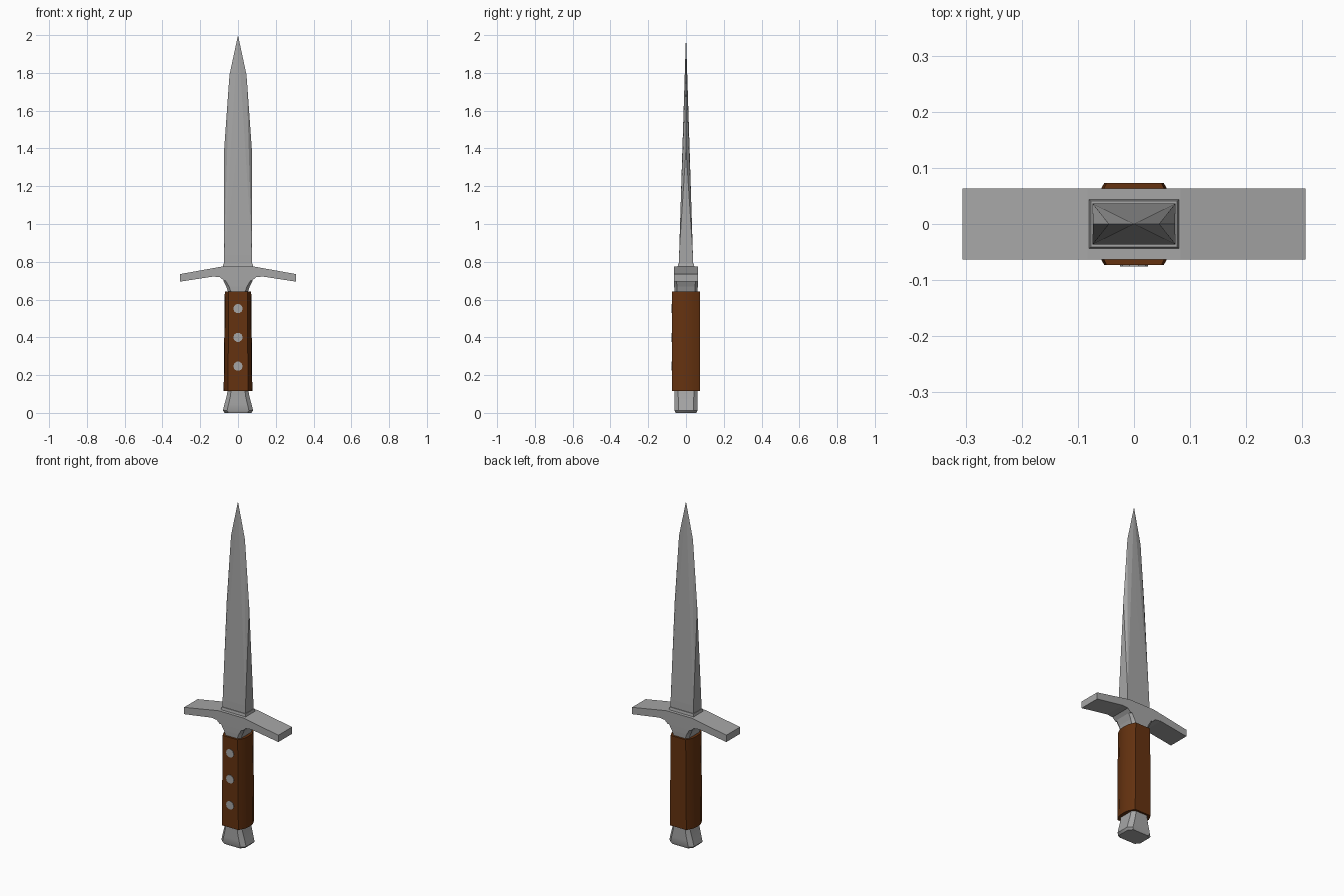
import bpy, bmesh, math

if "Cube" in bpy.data.objects:
    bpy.data.objects.remove(bpy.data.objects["Cube"])


def material(name, color):
    m = bpy.data.materials.new(name)
    m.diffuse_color = (*color, 1)
    m.use_nodes = True
    m.node_tree.nodes["Principled BSDF"].inputs["Base Color"].default_value = m.diffuse_color
    return m


steel = material("steel grey", (0.38, 0.38, 0.38))
wood = material("dark brown wood", (0.13, 0.032, 0.005))


def finish(name, bm, mat, smooth=None):
    bmesh.ops.recalc_face_normals(bm, faces=bm.faces)
    me = bpy.data.meshes.new(name)
    bm.to_mesh(me)
    bm.free()
    me.materials.append(mat)
    ob = bpy.data.objects.new(name, me)
    bpy.context.collection.objects.link(ob)
    if smooth:
        bpy.ops.object.select_all(action='DESELECT')
        ob.select_set(True)
        bpy.context.view_layer.objects.active = ob
        bpy.ops.object.shade_smooth_by_angle(angle=math.radians(smooth))
    return ob


def hull(name, points, mat):
    bm = bmesh.new()
    for p in points:
        bm.verts.new(p)
    bmesh.ops.convex_hull(bm, input=bm.verts)
    return finish(name, bm, mat)


def loft(name, rings, mat, smooth=None):
    bm = bmesh.new()
    loops = [[bm.verts.new(p) for p in r] for r in rings]
    n = len(loops[0])
    for a, b in zip(loops, loops[1:]):
        for i in range(n):
            j = (i + 1) % n
            bm.faces.new((a[i], a[j], b[j], b[i]))
    bm.faces.new(loops[0])
    bm.faces.new(loops[-1])
    return finish(name, bm, mat, smooth)


def rect(w, t, z):
    return [(w, t, z), (-w, t, z), (-w, -t, z), (w, -t, z)]


def diamond(w, t, z):
    return [(w, 0, z), (0, t, z), (-w, 0, z), (0, -t, z)]


def octagon(w, t, z, c):
    """Rectangle with chamfered corners of size c."""
    return [(w, t - c, z), (w - c, t, z), (c - w, t, z), (-w, t - c, z),
            (-w, c - t, z), (c - w, -t, z), (w - c, -t, z), (w, c - t, z)]


# Blade: rectangular base turning into a tapering diamond section
hull("blade", rect(0.074, 0.037, 0.77) + rect(0.074, 0.0365, 0.835)
     + diamond(0.074, 0.033, 0.95) + diamond(0.073, 0.019, 1.4)
     + diamond(0.045, 0.0066, 1.79) + [(0, 0, 2.0)], steel)

# Collar at the blade base
hull("blade_collar", rect(0.083, 0.046, 0.765) + rect(0.077, 0.041, 0.79), steel)

# Guard: drooping cross bar, mirrored profile extruded along y
half = [(0.083, 0.775), (0.306, 0.735), (0.306, 0.695), (0.13, 0.722),
        (0.095, 0.718), (0.075, 0.70)]
profile = half + [(-x, z) for x, z in reversed(half)]
loft("guard", [[(x, y, z) for x, z in profile] for y in (-0.063, 0.063)], steel)

# Neck between guard and handle
loft("guard_neck", [octagon(0.05, 0.061, 0.635, 0.015),
                    octagon(0.063, 0.0625, 0.67, 0.015),
                    octagon(0.078, 0.063, 0.70, 0.012)], steel)


# Handle: flat front and back, softly rounded sides
def grip(w, z):
    q = [(w, 0), (w * 0.96, 0.035), (w * 0.70, 0.073)]
    q += [(-x, y) for x, y in reversed(q)]
    q += [(x, -y) for x, y in reversed(q[1:-1])]
    return [(x, y, z) for x, y in q]


loft("handle", [grip(0.076, 0.115), grip(0.070, 0.643)], wood, 40)

# Rivets on the front of the handle
for i, z in enumerate((0.247, 0.40, 0.552)):
    ring = [(0.025 * math.cos(a * math.tau / 10), 0.025 * math.sin(a * math.tau / 10))
            for a in range(10)]
    loft(f"rivet_{i + 1}", [[(x, y, z + dz) for x, dz in ring]
                            for y in (-0.0755, -0.070)], steel)

# Pommel: narrow waist flaring towards the bottom
loft("pommel", [octagon(0.070, 0.055, 0.0, 0.02),
                octagon(0.080, 0.061, 0.012, 0.022),
                octagon(0.072, 0.062, 0.045, 0.022),
                octagon(0.061, 0.061, 0.085, 0.020),
                octagon(0.054, 0.062, 0.125, 0.018)], steel, 35)
